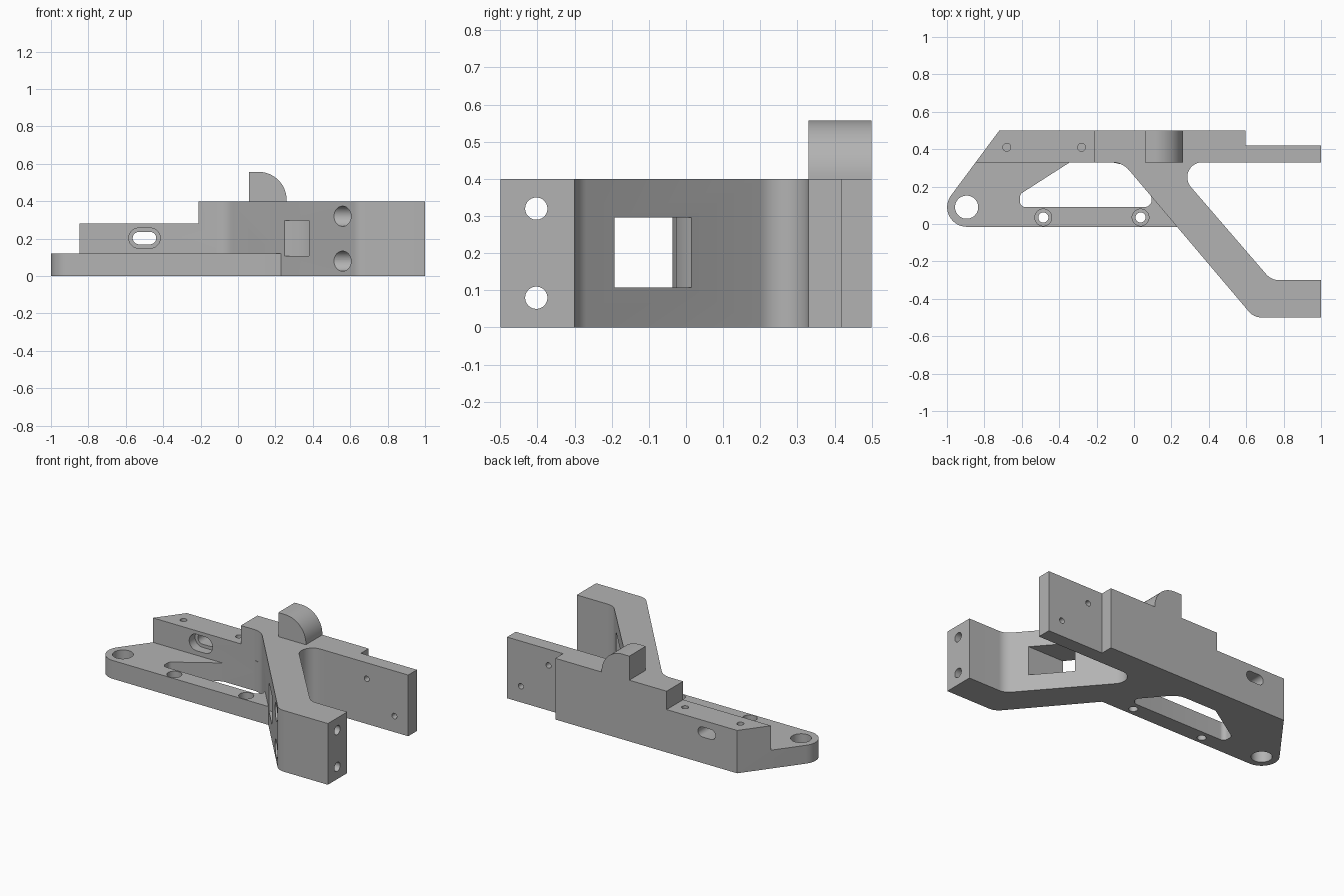
import bpy, bmesh, math
from mathutils import Vector

cube = bpy.data.objects.get("Cube")
if cube:
    bpy.data.objects.remove(cube, do_unlink=True)

grey = bpy.data.materials.new("machined_grey")
grey.use_nodes = True
colour = (0.45, 0.45, 0.45, 1)
grey.diffuse_color = colour
grey.node_tree.nodes["Principled BSDF"].inputs["Base Color"].default_value = colour


def rounded(corners, steps=12):
    """Outline whose corners (x, y, optional radius) are filleted."""
    out = []
    for i, c in enumerate(corners):
        p = Vector(c[:2])
        if len(c) == 2:
            out.append(p)
            continue
        a = (Vector(corners[i - 1][:2]) - p).normalized()
        b = (Vector(corners[(i + 1) % len(corners)][:2]) - p).normalized()
        half = a.angle(b) / 2
        centre = p + (a + b).normalized() * c[2] / math.sin(half)
        start = p + a * c[2] / math.tan(half) - centre
        end = p + b * c[2] / math.tan(half) - centre
        sweep = math.pi - 2 * half
        for k in range(steps + 1):
            t = k / steps
            out.append(centre + (start * math.sin((1 - t) * sweep)
                                 + end * math.sin(t * sweep)) / math.sin(sweep))
    return out


def capsule(u, v, r, half=0, n=32):
    """Circle, or a slot when half is the distance from centre to end arc."""
    pts = []
    for k in range(n):
        a = (k + 0.5) * math.tau / n
        shift = math.copysign(half, math.cos(a))
        pts.append((u + shift + r * math.cos(a), v + r * math.sin(a)))
    return pts


def prism(name, pts, lo, hi, axis="z"):
    place = {"z": lambda u, v, h: (u, v, h),
             "y": lambda u, v, h: (u, h, v),
             "x": lambda u, v, h: (h, u, v)}[axis]
    bm = bmesh.new()
    low, high = [[bm.verts.new(place(*p, h)) for p in pts] for h in (lo, hi)]
    bm.faces.new(low)
    bm.faces.new(high)
    for i in range(len(pts)):
        bm.faces.new((low[i - 1], low[i], high[i], high[i - 1]))
    bmesh.ops.recalc_face_normals(bm, faces=bm.faces)
    mesh = bpy.data.meshes.new(name)
    bm.to_mesh(mesh)
    bm.free()
    obj = bpy.data.objects.new(name, mesh)
    bpy.context.collection.objects.link(obj)
    mesh.materials.append(grey)
    return obj


def select(obj):
    bpy.ops.object.select_all(action="DESELECT")
    obj.select_set(True)
    bpy.context.view_layer.objects.active = obj


def cut(body, pts, lo, hi, axis="z"):
    cutter = prism("cutter", pts, lo, hi, axis)
    cutter.hide_render = True
    mod = body.modifiers.new("cut", "BOOLEAN")
    mod.operation, mod.solver, mod.object = "DIFFERENCE", "EXACT", cutter
    select(body)
    bpy.ops.object.modifier_apply(modifier=mod.name)
    bpy.data.objects.remove(cutter, do_unlink=True)


# Full-height frame: left boss, rear bar, diagonal arm and foot
arm_top, arm_foot = Vector((-0.062, 0.33)), Vector((0.641, -0.5))


def arm_edge(y):
    return arm_top.lerp(arm_foot, (arm_top.y - y) / (arm_top.y - arm_foot.y)).x


front = -0.015
frame = prism("bracket_frame", rounded([
    (-1.103, front, 0.105), (arm_edge(front), front), (*arm_foot, 0.09),
    (1, -0.5), (1, -0.3), (0.734, -0.3, 0.09), (0.19, 0.33, 0.08),
    (1, 0.33), (1, 0.42), (0.595, 0.42), (0.595, 0.5), (-0.72, 0.5)]), 0, 0.4)

# Lower the base web and the left half of the rear bar
cut(frame, rounded([(-1.2, 0.33), (-1.2, -0.2), (arm_edge(front), -0.2),
                    (arm_edge(front), front), (*arm_top, 0.12)]), 0.12, 0.6)
cut(frame, [(-1.2, 0.2), (-0.21, 0.2), (-0.21, 0.6), (-1.2, 0.6)], 0.28, 0.6)

# Window through the base
cut(frame, rounded([(-0.343, 0.33), (-0.61, 0.159, 0.03), (-0.61, 0.09, 0.03),
                    (arm_edge(0.09), 0.09, 0.04), (*arm_top, 0.12)]), -0.1, 0.2)

# Opening through the arm
cut(frame, [(0.1, -0.192), (0.8, -0.192), (0.8, 0.06), (0.5, 0.05), (0.45, 0.005),
            (0.4, -0.025), (0.33, -0.037), (0.1, -0.037)], 0.107, 0.296)

# Boss hole, counterbored base holes, blind holes in the rear bar
cut(frame, capsule(-0.895, 0.09, 0.062), -0.1, 0.3)
for x in (-0.485, 0.035):
    cut(frame, capsule(x, 0.035, 0.027), -0.1, 0.2)
    cut(frame, capsule(x, 0.035, 0.045), 0.07, 0.2)
for x in (-0.68, -0.28):
    cut(frame, capsule(x, 0.41, 0.021), 0.16, 0.4)

# Stepped slot through the rear bar, small holes in the thin end plate
cut(frame, capsule(-0.5, 0.203, 0.033, 0.03), 0.2, 0.6, "y")
cut(frame, capsule(-0.5, 0.203, 0.054, 0.03), 0.2, 0.39, "y")
for x, z in ((0.7, 0.295), (0.9, 0.105)):
    cut(frame, capsule(x, z, 0.018), 0.3, 0.5, "y")

# Counterbored holes along the foot
for z in (0.08, 0.32):
    cut(frame, capsule(-0.403, z, 0.03), 0.3, 1.1, "x")
    cut(frame, capsule(-0.403, z, 0.054), 0.3, 0.78, "x")

# Quarter-round stop on top of the rear bar
stop = prism("rounded_stop", rounded([
    (0.06, 0.4), (0.26, 0.4), (0.26, 0.557, 0.15), (0.06, 0.557)], 24),
    0.33, 0.5, "y")

for obj in (frame, stop):
    select(obj)
    bpy.ops.object.shade_smooth_by_angle(angle=math.radians(30))
